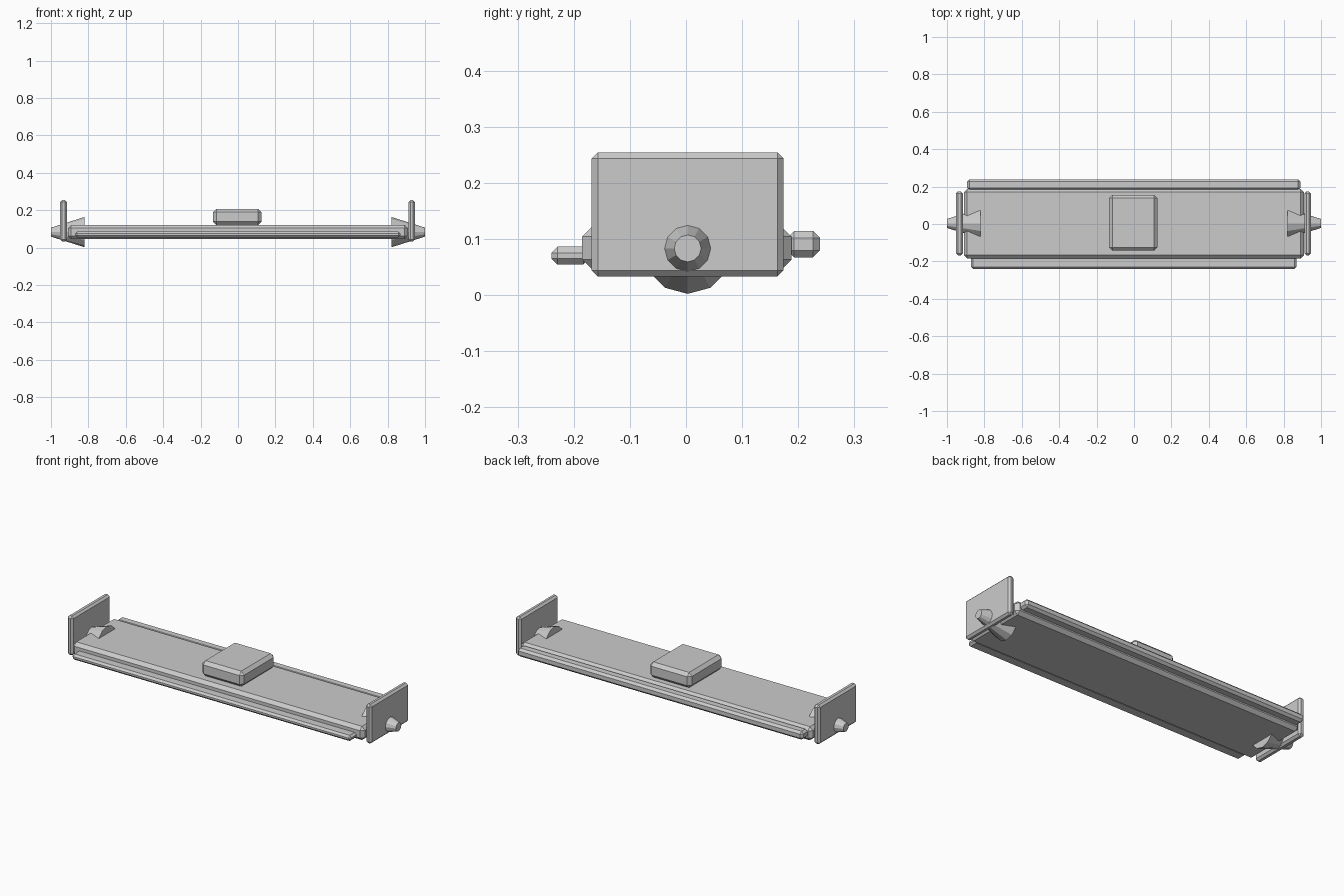
import bpy
from math import pi
from mathutils import Matrix

if "Cube" in bpy.data.objects:
    bpy.data.objects.remove(bpy.data.objects["Cube"])


def chamfered_box(name, lo, hi, bevel):
    """Box between two corners with single-segment chamfers."""
    size = [b - a for a, b in zip(lo, hi)]
    centre = [(a + b) / 2 for a, b in zip(lo, hi)]
    bpy.ops.mesh.primitive_cube_add(size=1, location=centre)
    ob = bpy.context.object
    ob.name = name
    ob.data.transform(Matrix.Diagonal((*size, 1)))
    mod = ob.modifiers.new("chamfer", "BEVEL")
    mod.width = bevel
    mod.segments = 1
    mod.limit_method = 'ANGLE'
    return ob


# Long main slab
chamfered_box("main_slab", (-0.91, -0.185, 0.045), (0.908, 0.188, 0.122), 0.018)

# Thin strips along the front and back edges
chamfered_box("front_strip", (-0.871, -0.24, 0.054), (0.868, -0.172, 0.086), 0.011)
chamfered_box("back_strip", (-0.892, 0.18, 0.067), (0.889, 0.239, 0.114), 0.0125)

# Raised block on top
chamfered_box("top_block", (-0.134, -0.143, 0.122), (0.126, 0.156, 0.208), 0.018)

# Upright plates at both ends
chamfered_box("left_end_plate", (-0.952, -0.168, 0.033), (-0.915, 0.174, 0.254), 0.011)
chamfered_box("right_end_plate", (0.911, -0.168, 0.033), (0.946, 0.174, 0.254), 0.011)

# Twelve-sided tapered pins through the end plates
for side, name in ((-1, "left_pin"), (1, "right_pin")):
    bpy.ops.mesh.primitive_cone_add(
        vertices=12, radius1=0.081, radius2=0.024, depth=0.18,
        location=(side * 0.91, 0.003, 0.083), rotation=(0, side * pi / 2, 0))
    bpy.context.object.name = name
